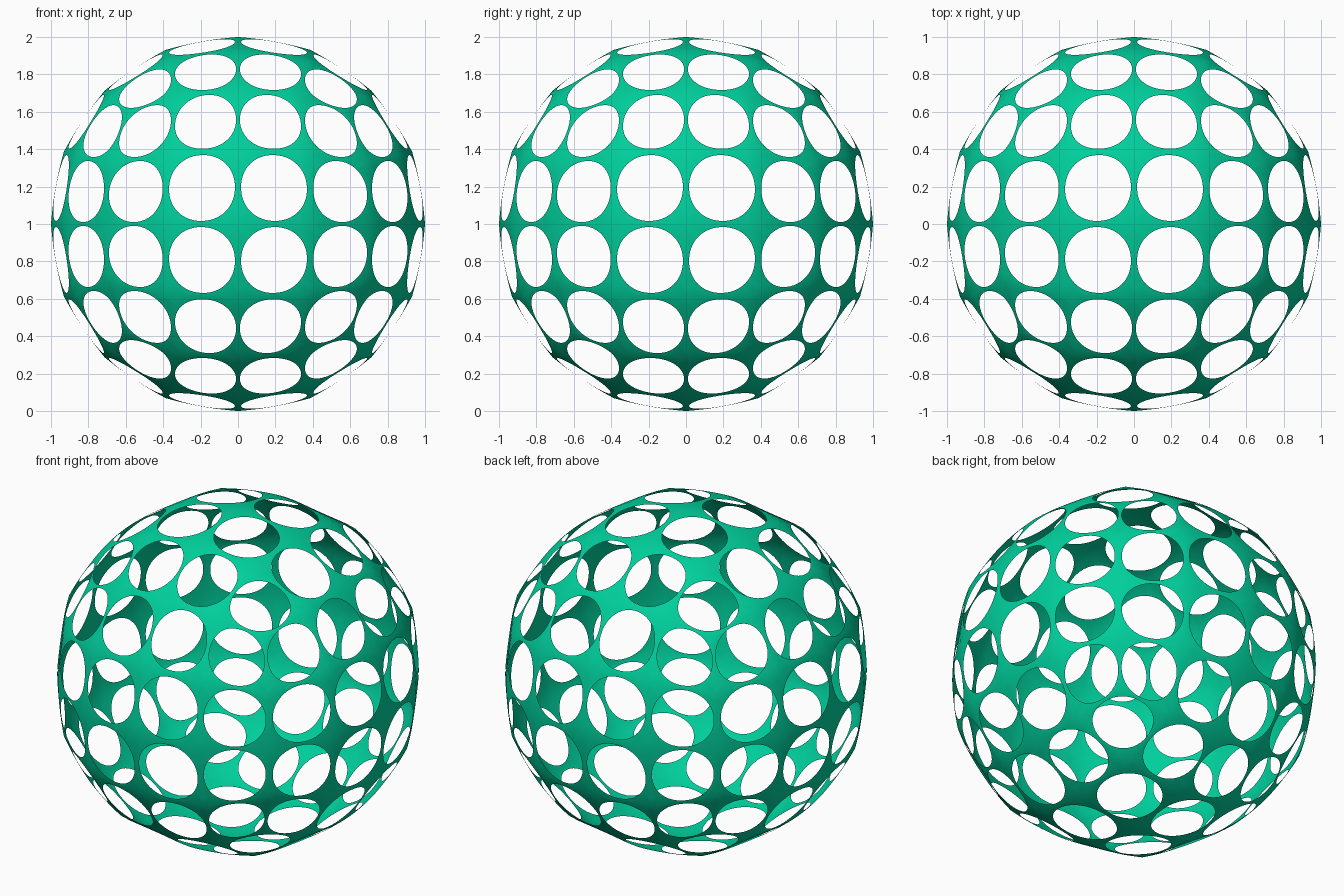
import bpy, bmesh, math
from mathutils import Vector

if "Cube" in bpy.data.objects:
    bpy.data.objects.remove(bpy.data.objects["Cube"])

SEGMENTS = 48      # points around each hole
HOLE = 0.905       # hole size relative to its panel
POWER = 2.25       # slightly squared circle
ROUND = 0.55       # how far skewed holes are evened out to circles
BULGE = 0.5        # how far panels bulge out towards the sphere
RADII = {1: 1.0, 2: 1.008, 3: 1.025}   # joints stand out more away from the axes
CENTRE = Vector((0, 0, 1))

# Cage: cube split twice, pushed out to a sphere each time (96 panels)
cage = bmesh.new()
bmesh.ops.create_cube(cage, size=2)
for v in cage.verts:
    v.co.normalize()
for _ in range(2):
    bmesh.ops.subdivide_edges(cage, edges=cage.edges[:], cuts=1, use_grid_fill=True)
    for v in cage.verts:
        v.co.normalize()
for v in cage.verts:
    v.co *= RADII[sum(abs(k) > 0.01 for k in v.co)]


def blend(c, u, w):
    """Mix four corner values across a panel, u and w from -1 to 1."""
    a, b = (u + 1) / 2, (w + 1) / 2
    return (c[0] * (1 - a) + c[1] * a) * (1 - b) + (c[3] * (1 - a) + c[2] * a) * b


def bulge(p, c, uw):
    target = blend([k.length for k in c], *uw)
    r = p.length
    return p * ((r + (target - r) * BULGE) / r) + CENTRE


def ring(scale_fn):
    pts = []
    for i in range(SEGMENTS):
        t = 2 * math.pi * i / SEGMENTS
        x, y = math.cos(t), math.sin(t)
        s = scale_fn(x, y)
        pts.append((x * s, y * s))
    return pts


def hole_points(c):
    """Hole outline, part panel-shaped and part true circle."""
    mid = blend(c, 0, 0)
    arms = [blend(c, *p) - mid for p in inner]
    mean = sum(a.length for a in arms) / SEGMENTS
    return [mid + a * (1 + (mean / a.length - 1) * ROUND) for a in arms]


outer = ring(lambda x, y: 1 / max(abs(x), abs(y)))
inner = ring(lambda x, y: HOLE / (abs(x) ** POWER + abs(y) ** POWER) ** (1 / POWER))

# Shell: each panel becomes a band between its edge and its round hole
bm = bmesh.new()
for f in cage.faces:
    c = [v.co for v in f.verts]
    o = [bm.verts.new(bulge(blend(c, *p), c, p)) for p in outer]
    n = [bm.verts.new(bulge(q, c, p)) for q, p in zip(hole_points(c), inner)]
    for i in range(SEGMENTS):
        j = (i + 1) % SEGMENTS
        bm.faces.new((o[i], o[j], n[j], n[i]))
cage.free()
bmesh.ops.remove_doubles(bm, verts=bm.verts[:], dist=0.0005)
for f in bm.faces:
    f.smooth = True

mesh = bpy.data.meshes.new("perforated_sphere")
bm.to_mesh(mesh)
bm.free()
sphere = bpy.data.objects.new("perforated_sphere", mesh)
bpy.context.collection.objects.link(sphere)

green = bpy.data.materials.new("green")
green.diffuse_color = (0.0, 0.62, 0.33, 1)
green.use_nodes = True
green.node_tree.nodes["Principled BSDF"].inputs["Base Color"].default_value = green.diffuse_color
mesh.materials.append(green)
